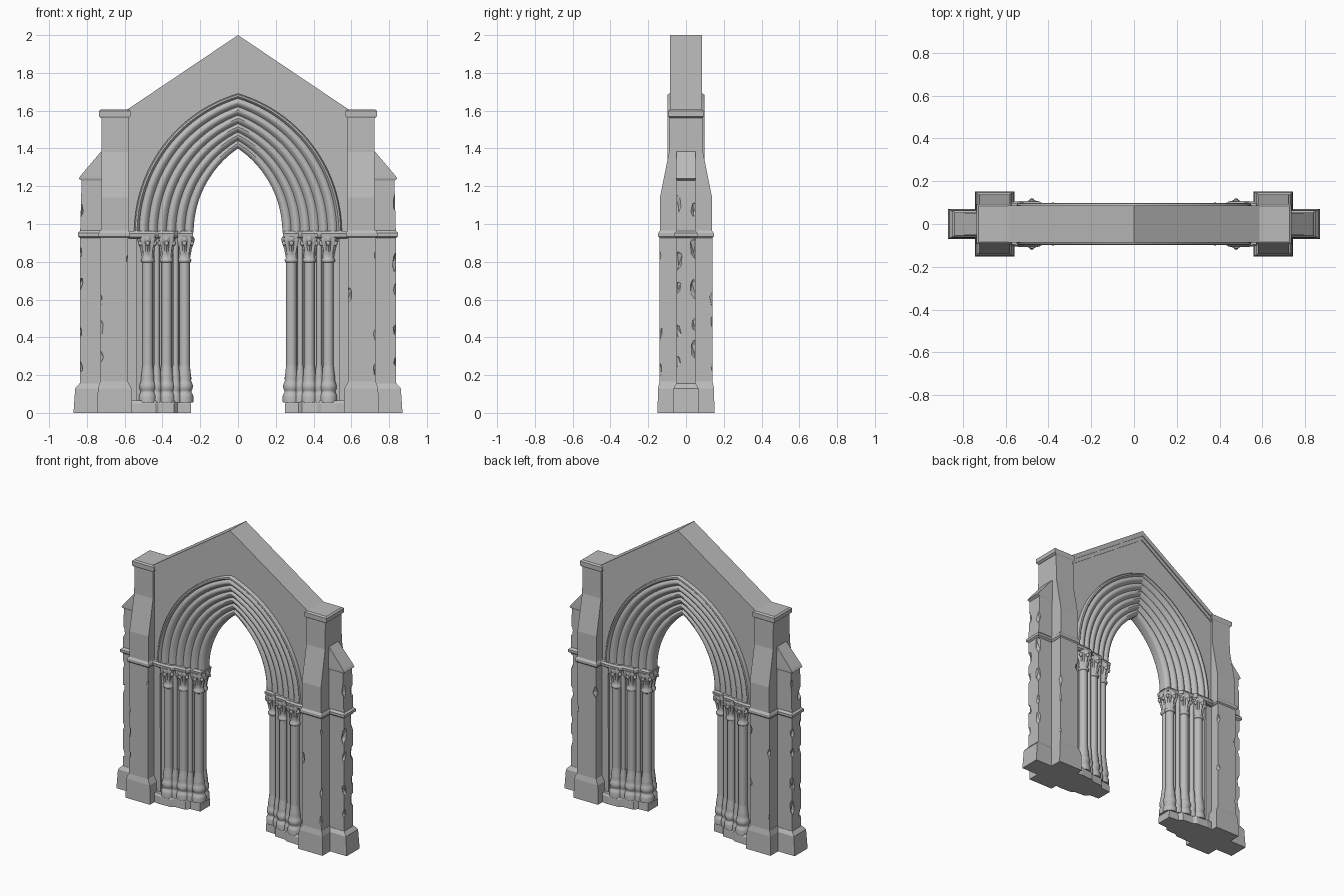
import bpy, bmesh, math, random
from mathutils import Vector, Matrix

if "Cube" in bpy.data.objects:
    bpy.data.objects.remove(bpy.data.objects["Cube"])

random.seed(11)
stone = bpy.data.materials.new("grey_stone")
stone.diffuse_color = (0.5, 0.5, 0.5, 1)
stone.use_nodes = True
stone.node_tree.nodes["Principled BSDF"].inputs["Base Color"].default_value = stone.diffuse_color
SPRING = 0.955


def finish(name, bm, smooth=None):
    bmesh.ops.recalc_face_normals(bm, faces=bm.faces[:])
    me = bpy.data.meshes.new(name)
    bm.to_mesh(me)
    bm.free()
    me.materials.append(stone)
    ob = bpy.data.objects.new(name, me)
    bpy.context.collection.objects.link(ob)
    if smooth:
        bpy.ops.object.select_all(action='DESELECT')
        ob.select_set(True)
        bpy.context.view_layer.objects.active = ob
        bpy.ops.object.shade_smooth_by_angle(angle=math.radians(smooth))
    return ob


def skin(bm, rings, closed=False):
    """Join equal rings of points into a tube with end caps."""
    vs = [[bm.verts.new(p) for p in r] for r in rings]
    n = len(vs[0])
    for a, b in zip(vs, vs[1:]):
        for i in range(n):
            j = (i + 1) % n
            bm.faces.new((a[i], a[j], b[j], b[i]))
    bm.faces.new(vs[0])
    bm.faces.new(vs[-1])


def prism_y(name, outline, depth):
    bm = bmesh.new()
    skin(bm, [[(x, y, z) for x, z in outline] for y in (-depth, depth)])
    return finish(name, bm)


def plan_block(name, half, levels, side):
    """Symmetric plan (x, half depth) stacked at levels (z, outward growth)."""
    bm = bmesh.new()
    rings = []
    for z, g in levels:
        front = [(side * (x - (g if i == len(half) - 1 else 0)), -y - g, z)
                 for i, (x, y) in enumerate(half)]
        rings.append(front + [(x, -y, z) for x, y, z in reversed(front)])
    skin(bm, rings)
    return finish(name, bm)


def stack(name, levels, side):
    """Stacked rectangles (z, x0, x1, half depth)."""
    bm = bmesh.new()
    skin(bm, [[(side * x0, -d, z), (side * x1, -d, z), (side * x1, d, z), (side * x0, d, z)]
              for z, x0, x1, d in levels])
    return finish(name, bm)


def lathe(bm, x, y, profile, seg=16):
    """Turned shape; each level is (radius, z, lobe strength)."""
    rings = []
    for r, z, lobe in profile:
        ring = []
        for i in range(seg):
            a = 2 * math.pi * i / seg
            k = r * (1 + lobe * math.cos(a * 8))
            ring.append((x + k * math.cos(a), y + k * math.sin(a), z))
        rings.append(ring)
    skin(bm, rings)


def arch_point(t, s, side=1):
    """Pointed arch: t 0 inner to 1 outer, s 0 springing to 1 apex."""
    a, h = 0.235 + 0.315 * t, 0.445 + 0.29 * t
    r = (a * a + h * h) / (2 * a)
    ang = s * math.asin(h / r)
    return side * (r * math.cos(ang) - (r - a)), SPRING + r * math.sin(ang)


def chip(ob, spots):
    """Break worn chips out of a block."""
    bm = bmesh.new()
    for p, size in spots:
        m = (Matrix.Translation(p) @ Matrix.Rotation(random.uniform(0, 3), 4, 'Z')
             @ Matrix.Rotation(random.uniform(-.4, .4), 4, 'X')
             @ Matrix.Diagonal((size, size * 0.9, size * random.uniform(1.6, 2.6), 1)))
        bmesh.ops.create_icosphere(bm, subdivisions=1, radius=1, matrix=m)
    cutter = finish("chip_cutter", bm)
    cutter.hide_render = True
    mod = ob.modifiers.new("chips", 'BOOLEAN')
    mod.operation, mod.solver, mod.object = 'DIFFERENCE', 'EXACT', cutter
    dg = bpy.context.evaluated_depsgraph_get()
    me = bpy.data.meshes.new_from_object(ob.evaluated_get(dg))
    ob.modifiers.clear()
    ob.data = me
    bpy.data.objects.remove(cutter)


# gable wall with pointed opening
N = 20
curve = [arch_point(0.96, i / N) for i in range(N + 1)]
right = [(0.535, 0), (0.60, 0), (0.60, 1.58), (0, 1.98)]
left = [(-x, z) for x, z in reversed(right[:-1])]
opening = [(-x, z) for x, z in curve] + curve[-2::-1]
prism_y("gable_wall", right + left + opening, 0.074)

# sloping coping in two steps
for name, thick, depth in (("coping", 0.035, 0.086), ("coping_moulding", 0.058, 0.08)):
    lift = 2.0 if name == "coping" else 1.995
    prism_y(name, [(-0.595, lift - 0.4), (0, lift), (0.595, lift - 0.4),
                   (0.595, lift - 0.4 - thick), (0, lift - thick), (-0.595, lift - 0.4 - thick)], depth)

# arch orders: rolls stepping outward from the inner edge
half = [(0.0, 0.022)]
rolls = 6
for k in range(rolls):
    for j in range(6):
        u = j / 5
        t = (k + 0.04 + 0.92 * u) / rolls * 0.92
        half.append((t, 0.028 + 0.05 * (k + 0.5 * u) / (rolls - 1) + 0.014 * math.sin(math.pi * u)))
half += [(0.925, 0.092), (0.95, 0.099), (0.98, 0.097), (1.0, 0.088), (1.0, 0.06)]
for side in (-1, 1):
    bm = bmesh.new()
    rings = []
    for i in range(25):
        ring = []
        for sign, pts in ((-1, half), (1, half[::-1])):
            for t, y in pts:
                x, z = arch_point(t, i / 24, side)
                ring.append((x, sign * y, z))
        rings.append(ring)
    skin(bm, rings)
    finish("arch_mouldings", bm, 35)

BASE = [(.046, .055), (.047, .085), (.043, .1), (.037, .108), (.037, .118), (.043, .126), (.044, .145),
        (.039, .16), (.035, .17), (.036, .185), (.034, .2), (.028, .25)]
CAPITAL = [(.028, .795, 0), (.035, .8, 0), (.036, .812, 0), (.029, .82, 0), (.03, .84, .1), (.034, .87, .14),
           (.042, .9, .16), (.049, .92, .12), (.046, .935, 0)]
SHAFTS = [(0.478, 0.066), (0.378, 0.046), (0.283, 0.018)]
THIN = [(0.43, 0.062), (0.33, 0.042)]

for side in (-1, 1):
    # jamb core, plinth and abacus
    plan_block("jamb_core", [(.58, .07), (.5, .055), (.41, .042), (.35, .022), (.275, .01)],
               [(0, 0), (.94, 0)], side)
    plan_block("jamb_plinth", [(.58, .098), (.52, .104), (.44, .1), (.42, .085), (.34, .08), (.32, .055), (.252, .05)],
               [(0, .004), (.05, .002), (.065, -.006)], side)
    plan_block("abacus", [(.58, .098), (.53, .104), (.44, .1), (.42, .084), (.34, .08), (.32, .055), (.242, .05)],
               [(.922, -.012), (.932, .002), (.95, .004), (.962, -.004)], side)

    # shafts with moulded bases and leafy capitals
    shafts, bases, caps, leaves = (bmesh.new() for _ in range(4))
    for x, y in SHAFTS:
        for f in (-1, 1):
            lathe(shafts, side * x, f * y, [(.028, .2, 0), (.028, .81, 0)])
            lathe(bases, side * x, f * y, [(r, z, 0) for r, z in BASE])
            lathe(caps, side * x, f * y, CAPITAL, 32)
            for i in range(6):
                a = math.pi * (i + .5) / 3
                p = Vector((side * x + .044 * math.cos(a), f * y + .044 * math.sin(a), .898))
                bmesh.ops.create_icosphere(leaves, subdivisions=2, radius=.011,
                                           matrix=Matrix.Translation(p) @ Matrix.Diagonal((1, 1, 1.3, 1)))
    for x, y in THIN:
        for f in (-1, 1):
            lathe(shafts, side * x, f * y, [(.015, .06, 0), (.015, .93, 0)], 12)
            lathe(bases, side * x, f * y, [(r * .62, z, 0) for r, z in BASE], 12)
    finish("shafts", shafts, 40)
    finish("shaft_bases", bases, 40)
    finish("capitals", caps, 50)
    finish("capital_leaves", leaves, 60)

    # main buttress with weathered slope
    main = stack("main_buttress", [(.1, .583, .728, .14), (.94, .583, .728, .14), (.95, .58, .724, .138),
                                   (1.14, .58, .724, .138), (1.38, .58, .722, .09), (1.58, .58, .722, .088)], side)
    stack("main_buttress_base", [(0, .56, .745, .151), (.13, .564, .742, .148), (.165, .583, .73, .14)], side)
    stack("main_buttress_cap", [(1.56, .578, .724, .088), (1.57, .57, .737, .094), (1.598, .57, .737, .094),
                                (1.606, .58, .727, .084)], side)
    stack("main_buttress_band", [(.925, .58, .73, .138), (.935, .572, .738, .147), (.952, .572, .738, .147),
                                 (.965, .58, .73, .138)], side)
    # outer buttress with sloping head
    outer = stack("outer_buttress", [(.1, .7, .836, .05), (.95, .7, .836, .05), (1.23, .7, .828, .05),
                                     (1.24, .7, .843, .054), (1.255, .7, .834, .054), (1.385, .7, .724, .05)], side)
    stack("outer_buttress_base", [(0, .69, .871, .07), (.13, .69, .862, .066), (.155, .69, .84, .052)], side)
    stack("outer_buttress_band", [(.925, .69, .834, .05), (.935, .69, .848, .062), (.952, .69, .848, .062),
                                  (.965, .69, .834, .05)], side)

    # worn edges
    spots = []
    for f in (-1, 1):
        for z in (.27, .45, .63, .8):
            spots.append((Vector((side * random.choice((.737, .737, .577)), f * .147,
                                  z + random.uniform(-.05, .05))), random.uniform(.018, .03)))
    chip(main, spots)
    spots = []
    for f in (-1, 1):
        for z in (.3, .48, .68, .84, 1.1):
            spots.append((Vector((side * .841, f * .045, z + random.uniform(-.04, .04) + .02 * f)),
                          random.uniform(.018, .028)))
    chip(outer, spots)
